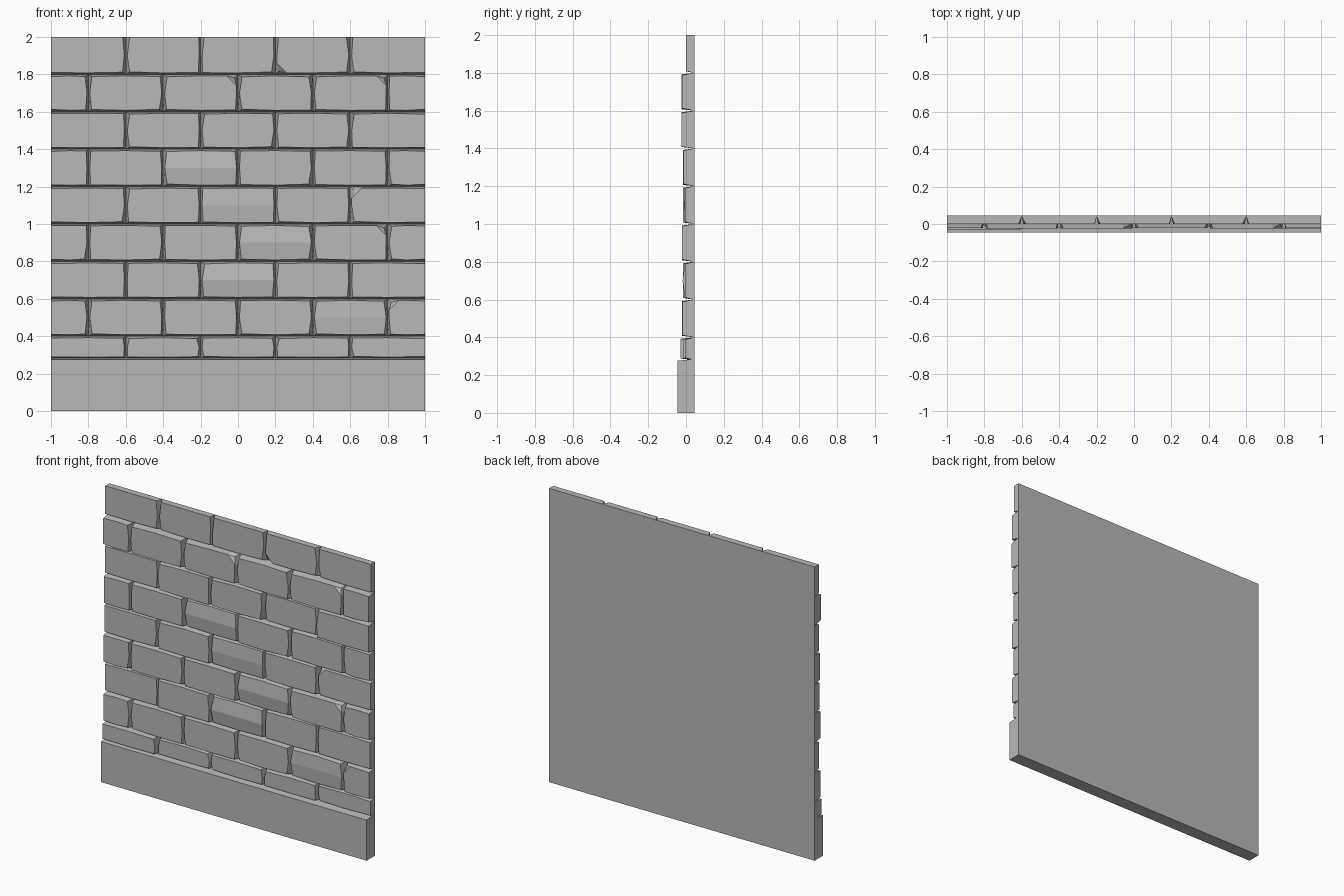
import bpy, bmesh, random

random.seed(4)
cube = bpy.data.objects.get("Cube")
if cube:
    bpy.data.objects.remove(cube)

BACK, JOINT = 0.045, 0.04

stone = bpy.data.materials.new("grey stone")
stone.use_nodes = True
stone.diffuse_color = (0.48, 0.48, 0.48, 1)
stone.node_tree.nodes["Principled BSDF"].inputs["Base Color"].default_value = stone.diffuse_color


def add_object(name, bm):
    bmesh.ops.recalc_face_normals(bm, faces=bm.faces)
    mesh = bpy.data.meshes.new(name)
    bm.to_mesh(mesh)
    bm.free()
    mesh.materials.append(stone)
    bpy.context.collection.objects.link(bpy.data.objects.new(name, mesh))


def add_slab(name, profile):
    """Extrude a (y, z) profile across the full wall width."""
    bm = bmesh.new()
    left = [bm.verts.new((-1, y, z)) for y, z in profile]
    right = [bm.verts.new((1, y, z)) for y, z in profile]
    bm.faces.new(left)
    bm.faces.new(right)
    for i in range(len(profile)):
        j = (i + 1) % len(profile)
        bm.faces.new((left[i], left[j], right[j], right[i]))
    add_object(name, bm)


def add_brick(bm, x0, x1, z0, z1, depth, chip=None, fold=0):
    """Tapered stone: narrower front outline, optional chipped corner or ridge."""
    w, h = x1 - x0, z1 - z0
    corners = [(0, 0), (1, 0), (1, 1), (0, 1)]
    points = []                                   # (u, v, kind)
    for i, (u, v) in enumerate(corners):
        pu, pv = corners[i - 1]
        nu, nv = corners[(i + 1) % 4]
        if i == chip:
            a = 0.06 / (w if pu != u else h)
            b = 0.06 / (w if nu != u else h)
            points += [(u + (pu - u) * a, v + (pv - v) * a, "side"),
                       (u, v, "chip"),
                       (u + (nu - u) * b, v + (nv - v) * b, "side")]
        else:
            points.append((u, v, "corner"))
        points.append(((u + nu) / 2, (v + nv) / 2, "mid"))

    front, back = [], []
    for u, v, kind in points:
        x, z, y = x0 + u * w, z0 + v * h, depth
        back.append(bm.verts.new((x, JOINT, z)))
        gap = 0.008
        extra = random.uniform(0.002, 0.014) if kind == "corner" else 0
        if u in (0, 1) and abs(x) < 0.99:
            x += (gap + extra) * (1 - 2 * u)
        if v in (0, 1) and z < 1.99:
            z += (gap + extra * 0.4) * (1 - 2 * v)
        if kind == "chip":
            y += 0.022
            x += 0.012 * (1 - 2 * u)
            z += 0.012 * (1 - 2 * v)
        if kind == "mid" and v == 0.5:
            y -= fold
        front.append(bm.verts.new((x, y, z)))

    count = len(points)
    for i in range(count):
        j = (i + 1) % count
        bm.faces.new((front[i], front[j], back[j], back[i]))
    if chip is not None:
        c = [p[2] for p in points].index("chip")
        bm.faces.new((front[c - 1], front[c], front[c + 1]))
        front.pop(c)
    if fold:
        bm.faces.new(front[:4] + [front[7]])      # below the ridge
        bm.faces.new(front[3:])                   # above the ridge
    else:
        bm.faces.new(front)


# Solid backing and plinth
add_slab("backing_panel", [(JOINT, 0), (BACK, 0), (BACK, 2), (JOINT, 2)])
add_slab("plinth", [(-BACK, 0), (JOINT, 0), (JOINT, 0.285), (-BACK, 0.276)])

# Stone courses, bottom to top: front depth of each stone in hundredths
LONG = [-1, -0.6, -0.2, 0.2, 0.6, 1]
SPLIT = [-1, -0.8, -0.4, 0, 0.4, 0.8, 1]
courses = [
    (LONG, [-3, -1.2, -1.5, -1.5, -0.5]),
    (SPLIT, [-2, -2, -2, -1.8, -1.2, -1.8]),
    (LONG, [-0.4, -1.6, -0.6, -0.4, -0.6]),
    (SPLIT, [-2, -2, -2, -0.8, -2, -2]),
    (LONG, [-1, -1.6, -0.4, -0.8, -0.5]),
    (SPLIT, [-1.6, -1.6, -0.4, -1.5, -1, -1.4]),
    (LONG, [-0.2, -1.8, -2, -0.2, -2.3]),
    (SPLIT, [-2.2, -2.4, -2.4, -2.2, -2.4, -2.2]),
    (LONG, [0, 0, 0, 0, 0]),
]
# (course, stone): chipped corner, counted from lower right of the outline start
chips = {(1, 5): 3, (3, 4): 2, (4, 4): 3, (7, 2): 2, (7, 4): 2, (8, 3): 0}
folds = {(1, 4): 0.006, (2, 2): 0.012, (3, 3): 0.01, (4, 2): 0.007, (5, 2): 0.01}

for r, (joints, depths) in enumerate(courses):
    bm = bmesh.new()
    z0, z1 = (0.28 if r == 0 else 0.2 + 0.2 * r), 0.4 + 0.2 * r
    for s, depth in enumerate(depths):
        add_brick(bm, joints[s], joints[s + 1], z0, z1, depth / 100,
                  chips.get((r, s)), folds.get((r, s), 0))
    add_object(f"stone_course_{r + 1}", bm)
